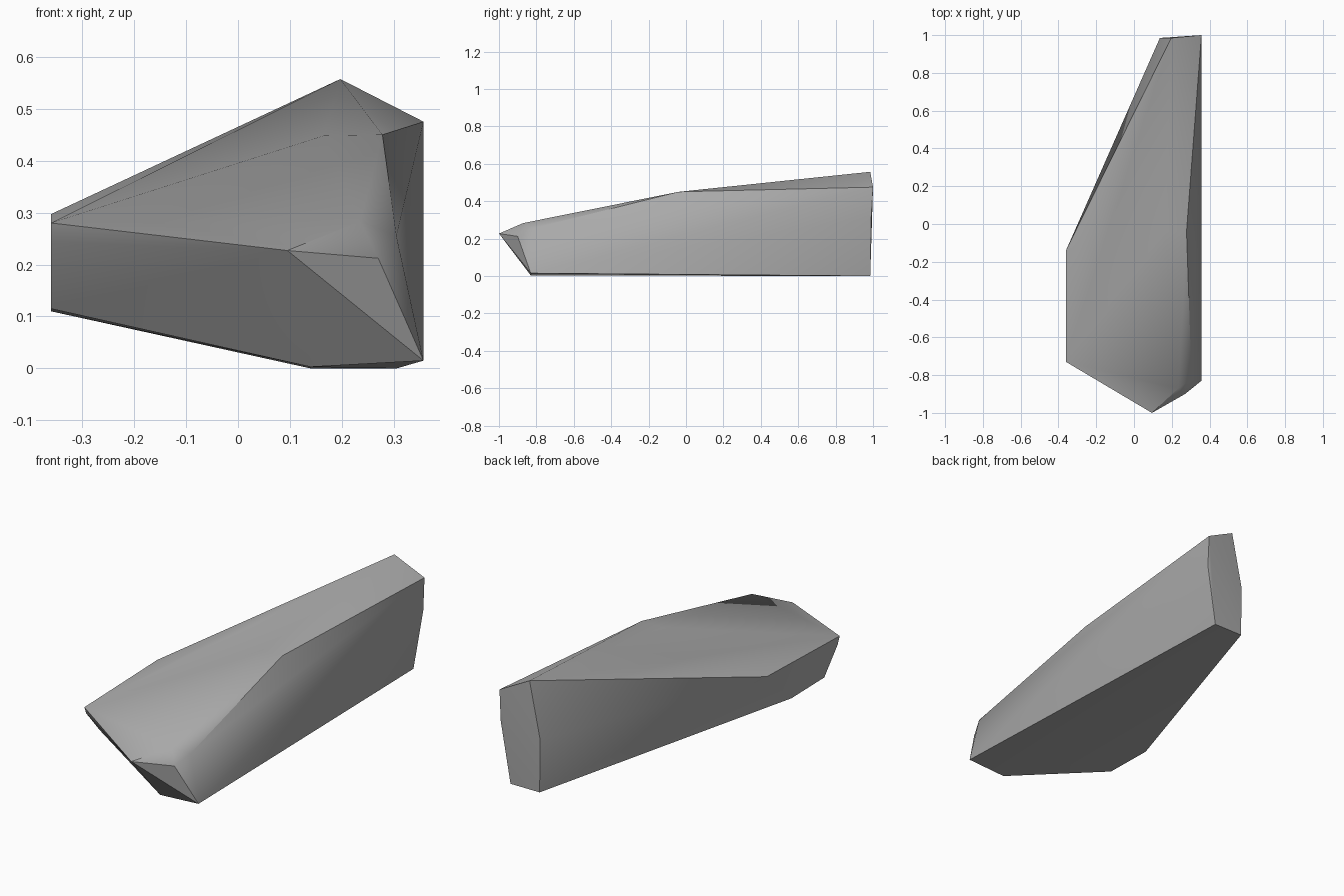
import bpy
import bmesh
import math

# Remove the default cube only
default_cube = bpy.data.objects.get("Cube")
if default_cube:
    bpy.data.objects.remove(default_cube, do_unlink=True)


def make_material(name, level):
    """Plain flat grey material."""
    material = bpy.data.materials.new(name)
    material.use_nodes = True
    colour = (level, level, level, 1)
    material.diffuse_color = colour
    shader = material.node_tree.nodes["Principled BSDF"]
    shader.inputs["Base Color"].default_value = colour
    shader.inputs["Roughness"].default_value = 1
    return material


def flat_section(axis, offset, outline):
    """Place a two-dimensional outline on a plane across the given axis."""
    placed = []
    for first, second in outline:
        point = [first, second]
        point.insert("xyz".index(axis), offset)
        placed.append(tuple(point))
    return placed


def chipped_stone(name, points, material):
    """Wrap a convex faceted skin around the corner points."""
    mesh = bpy.data.meshes.new(name)
    shell = bmesh.new()
    for point in points:
        shell.verts.new(point)
    hull = bmesh.ops.convex_hull(shell, input=shell.verts[:])
    inner = [g for g in hull["geom_interior"] if isinstance(g, bmesh.types.BMVert)]
    if inner:
        bmesh.ops.delete(shell, geom=inner, context="VERTS")
    bmesh.ops.recalc_face_normals(shell, faces=shell.faces[:])
    shell.to_mesh(mesh)
    shell.free()
    mesh.materials.append(material)
    stone = bpy.data.objects.new(name, mesh)
    bpy.context.collection.objects.link(stone)
    return stone


# Back end: six-sided broken face (x, z)
back_end = flat_section("y", 0.985, [
    (0.197, 0.557), (0.137, 0.27), (0.14, 0), (0.305, 0)])
back_edge = flat_section("x", 0.357, [(1, 0.475), (0.99, 0.31)])

# Left flank: narrow flat cut (y, z)
left_flank = flat_section("x", -0.36, [
    (-0.73, 0.28), (-0.714, 0.242), (-0.605, 0.115),
    (-0.34, 0.11), (-0.14, 0.297)])

# Upper ridge, where the top slope changes (x, z)
top_ridge = flat_section("y", -0.04, [(0.165, 0.448), (0.278, 0.45)])

# Front underside corners (x, z)
front_base = flat_section("y", -0.83, [(0.14, 0.003), (0.357, 0.015)])

# Pointed nose with its chipped shoulder
nose = [(0.095, -1, 0.227), (0.235, -0.87, 0.283),
        (0.27, -0.9, 0.212), (0.305, -0.82, 0.255)]

stone_grey = make_material("stone grey", 0.4)
corners = back_end + back_edge + left_flank + top_ridge + front_base + nose
rock = chipped_stone("rock_slab", corners, stone_grey)

# Smooth shallow facets, keep the strong edges crisp
bpy.ops.object.select_all(action="DESELECT")
rock.select_set(True)
bpy.context.view_layer.objects.active = rock
bpy.ops.object.shade_smooth_by_angle(angle=math.radians(30))
